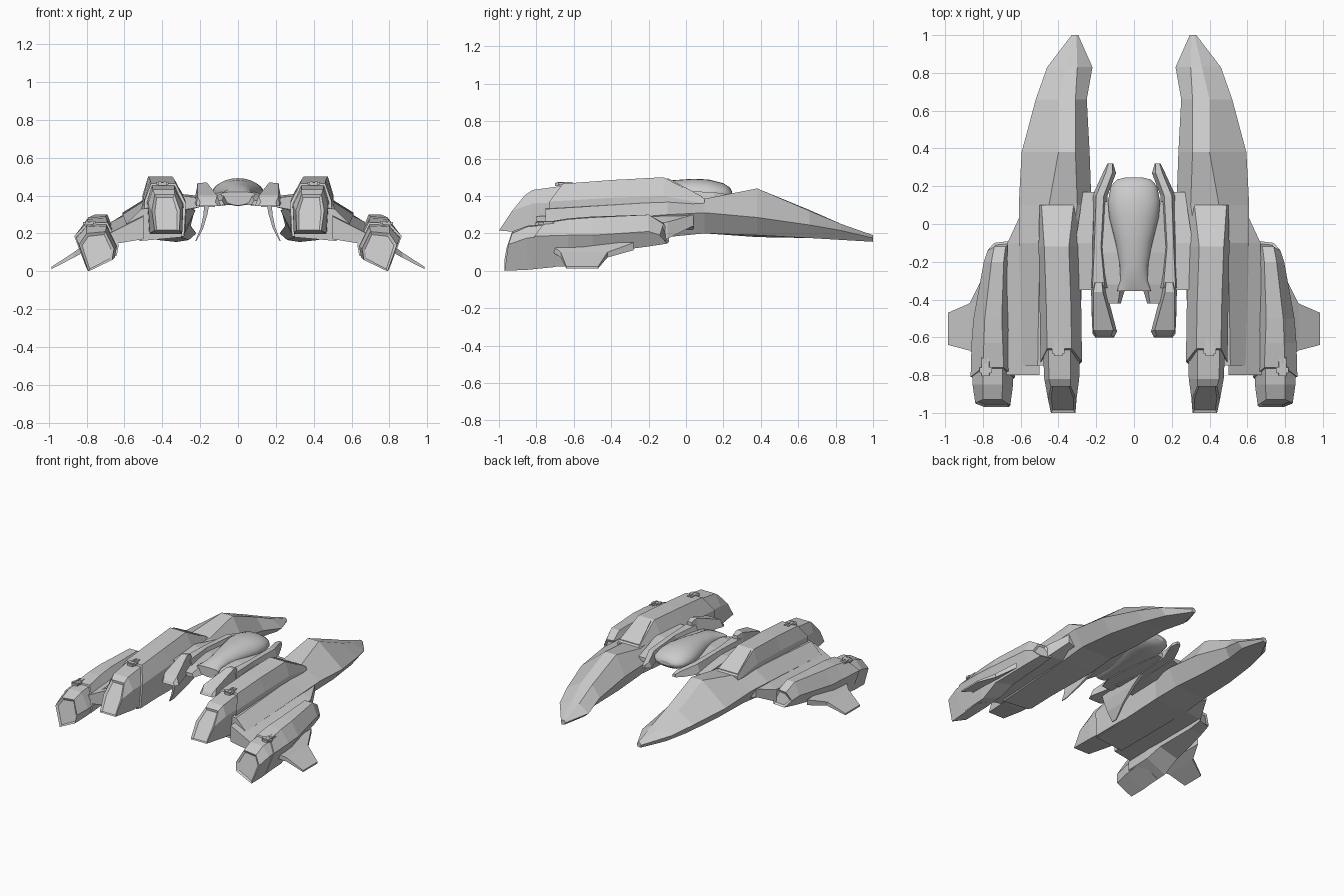
import bpy, bmesh, math


def loft(name, rings, mirror=True, recess=(), smooth=False, depth=0.01):
    """Skin a list of equal-length rings of 3D points; optionally recess end caps."""
    bm = bmesh.new()
    vs = [[bm.verts.new(p) for p in r] for r in rings]
    n = len(rings[0])
    for a, b in zip(vs, vs[1:]):
        for i in range(n):
            j = (i + 1) % n
            bm.faces.new((a[i], a[j], b[j], b[i]))
    caps = {"start": bm.faces.new(vs[0][::-1]), "end": bm.faces.new(vs[-1])}
    bmesh.ops.recalc_face_normals(bm, faces=bm.faces[:])
    for key in recess:
        f = caps[key]
        bmesh.ops.inset_region(bm, faces=[f], thickness=0.016)
        move = -f.normal * depth
        bmesh.ops.translate(bm, verts=list(f.verts), vec=move)
    me = bpy.data.meshes.new(name)
    bm.to_mesh(me)
    bm.free()
    ob = bpy.data.objects.new(name, me)
    bpy.context.collection.objects.link(ob)
    if mirror:
        m = ob.modifiers.new("mirror", "MIRROR")
        m.use_mirror_merge = False
    if smooth:
        for p in me.polygons:
            p.use_smooth = len(p.vertices) == 4
    return ob


def at_y(sections):
    return [[(x, y, z) for x, z in pts] for y, pts in sections]


def box(name, c, s, roll=0.0):
    x, y, z = (v / 2 for v in s)
    cr, sr = math.cos(roll), math.sin(roll)
    ring = [(-x, -z), (x, -z), (x, z), (-x, z)]
    return loft(name, [[(c[0] + a * cr + b * sr, c[1] + d, c[2] - a * sr + b * cr)
                        for a, b in ring] for d in (-y, y)])


# Long forward prong that runs back under the nacelles
loft("prong_hull", at_y([
    (1.0, [(.30, .16), (.295, .175), (.305, .19), (.32, .19), (.33, .175), (.325, .155)]),
    (.83, [(.26, .165), (.22, .20), (.30, .25), (.36, .25), (.46, .215), (.42, .165)]),
    (.66, [(.29, .175), (.25, .24), (.31, .325), (.40, .32), (.52, .245), (.47, .175)]),
    (.38, [(.29, .18), (.235, .30), (.31, .44), (.40, .44), (.595, .285), (.52, .19)]),
    (.10, [(.29, .20), (.225, .32), (.30, .385), (.45, .385), (.61, .31), (.54, .20)]),
    (-.10, [(.28, .19), (.27, .34), (.33, .38), (.50, .37), (.61, .30), (.54, .18)]),
    (-.75, [(.30, .18), (.29, .30), (.33, .34), (.51, .33), (.59, .25), (.52, .16)])]))

# Inner nacelle with sloped front; the rear rim sweeps back at the sides
loft("inner_nacelle", at_y([
    (.10, [(.30, .20), (.30, .35), (.32, .385), (.49, .385), (.50, .36), (.50, .20)]),
    (-.12, [(.29, .19), (.285, .385), (.345, .50), (.475, .50), (.505, .40), (.50, .19)]),
    (-.40, [(.29, .19), (.28, .38), (.335, .485), (.465, .485), (.50, .39), (.49, .18)])]) + [
    [(.285, -.74, .185), (.275, -.73, .36), (.33, -.66, .465),
     (.46, -.66, .465), (.495, -.73, .37), (.485, -.74, .18)]])
loft("inner_nacelle_panel", [
    [(.325, .085, .385), (.485, .085, .385), (.485, .085, .398), (.325, .085, .398)],
    [(.36, -.10, .48), (.465, -.10, .48), (.465, -.10, .497), (.36, -.10, .497)]])

# Inner engine cap, end face leaning back from bottom to top
loft("inner_engine", at_y([
    (-.60, [(.295, .19), (.285, .36), (.335, .462), (.455, .462), (.485, .37), (.475, .19)]),
    (-.82, [(.295, .20), (.29, .35), (.335, .432), (.45, .432), (.475, .36), (.465, .20)])]) + [
    [(.31, -1.0, .215), (.305, -.93, .32), (.335, -.86, .405),
     (.44, -.86, .405), (.455, -.93, .32), (.44, -1.0, .215)]], recess=("end",))

# Sloping wing between the two nacelles
loft("side_wing", at_y([
    (.04, [(.50, .34), (.605, .30), (.605, .24), (.50, .20)]),
    (-.10, [(.50, .35), (.67, .26), (.67, .17), (.50, .19)]),
    (-.80, [(.50, .29), (.68, .20), (.68, .14), (.50, .17)])]))

# Outer nacelle, rolled outward, open intake, deeper towards the rear
loft("outer_nacelle", [
    [(.66, -.09, .155), (.65, -.09, .19), (.68, -.12, .255),
     (.74, -.12, .25), (.775, -.14, .19), (.74, -.10, .145)]] + at_y([
    (-.20, [(.66, .14), (.65, .20), (.69, .30), (.755, .30), (.795, .21), (.76, .13)]),
    (-.50, [(.65, .13), (.64, .18), (.70, .29), (.79, .285), (.85, .19), (.80, .09)]),
    (-.63, [(.645, .095), (.635, .15), (.695, .28), (.795, .275), (.86, .19), (.80, .025)])]) + [
    [(.64, -.82, .085), (.63, -.81, .14), (.69, -.76, .258),
     (.80, -.76, .255), (.865, -.81, .185), (.80, -.82, .015)]], recess=("start",))
loft("outer_engine", at_y([
    (-.70, [(.65, .09), (.64, .14), (.695, .255), (.795, .25), (.855, .19), (.795, .02)]),
    (-.85, [(.65, .075), (.64, .13), (.695, .24), (.80, .235), (.855, .175), (.795, .005)])]) + [
    [(.665, -.97, .06), (.655, -.96, .12), (.70, -.93, .21),
     (.80, -.93, .20), (.84, -.95, .14), (.79, -.97, .0)]], recess=("end",))

# Small swept fin on the outer nacelle
loft("wing_fin", [[(x, a, z - t), (x, b, z - t), (x, b, z + t), (x, a, z + t)]
                  for x, z, a, b, t in ((.80, .13, -.28, -.73, .02), (.87, .085, -.42, -.67, .014),
                                        (.985, .018, -.47, -.64, .006))])

# Latches on top of the engines
for label, x, y, z, roll in (("inner", .40, -.65, .461, 0), ("outer", .785, -.755, .252, .1)):
    box(label + "_latch_base", (x, y, z), (.045, .10, .014), roll)
    box(label + "_latch_bridge", (x, y - .02, z + .004), (.066, .03, .014), roll)
    for s in (-1, 1):
        box(label + "_latch_bar", (x + s * .013, y, z + .006), (.012, .085, .014), roll)

# Rail beside the central pod
loft("pod_rail", at_y([
    (.32, [(.11, .37), (.115, .39), (.135, .39), (.14, .37)]),
    (.27, [(.095, .36), (.115, .40), (.15, .40), (.165, .36)]),
    (.15, [(.14, .35), (.16, .42), (.20, .42), (.22, .35)]),
    (-.12, [(.155, .34), (.175, .43), (.21, .43), (.23, .34)]),
    (-.34, [(.12, .34), (.155, .43), (.22, .43), (.235, .34)])]))
loft("rail_tail", at_y([
    (-.31, [(.15, .36), (.17, .455), (.205, .455), (.225, .36)]),
    (-.36, [(.145, .355), (.165, .47), (.215, .465), (.227, .355)])]) + [
    [(.09, -.57, .345), (.11, -.56, .40), (.215, -.56, .40), (.22, -.58, .345)],
    [(.105, -.60, .345), (.12, -.59, .365), (.20, -.59, .365), (.205, -.60, .345)]])
loft("rail_connector", at_y([
    (.17, [(.20, .34), (.21, .36), (.27, .36), (.27, .32)]),
    (-.10, [(.20, .34), (.22, .40), (.31, .41), (.31, .32)]),
    (-.35, [(.20, .34), (.22, .39), (.31, .40), (.31, .32)])]))

# Curved blade hanging under each rail
loft("under_blade", [[(x - t, a, z), (x + t, a, z), (x + t, b, z), (x - t, b, z)]
                     for x, z, a, b, t in ((.165, .36, -.08, -.52, .014), (.172, .30, -.20, -.51, .01),
                                           (.19, .23, -.33, -.50, .007), (.222, .16, -.45, -.49, .003))])

# Central teardrop pod
pod = []
for y, w, top, low in ((.245, .05, .425, .395), (.235, .09, .445, .38), (.20, .122, .468, .36),
                       (.12, .138, .488, .352), (.04, .132, .492, .348), (-.10, .098, .482, .346),
                       (-.22, .075, .462, .345), (-.30, .072, .445, .345), (-.355, .09, .42, .348)):
    ring = []
    for i in range(24):
        a = math.tau * i / 24
        h = top - .41 if math.sin(a) > 0 else .41 - low
        ring.append((w * math.cos(a), y, .41 + h * math.sin(a)))
    pod.append(ring)
loft("central_pod", pod, mirror=False, smooth=True)

# Cradle that blends the pod into the rails, ending in two short prongs
loft("pod_cradle", at_y([
    (.12, [(.11, .37), (.12, .40), (.17, .39), (.17, .355)]),
    (-.15, [(.05, .35), (.08, .42), (.18, .40), (.18, .345)]),
    (-.32, [(.04, .35), (.07, .41), (.17, .39), (.17, .345)]),
    (-.42, [(.07, .35), (.085, .375), (.15, .375), (.15, .345)])]))
